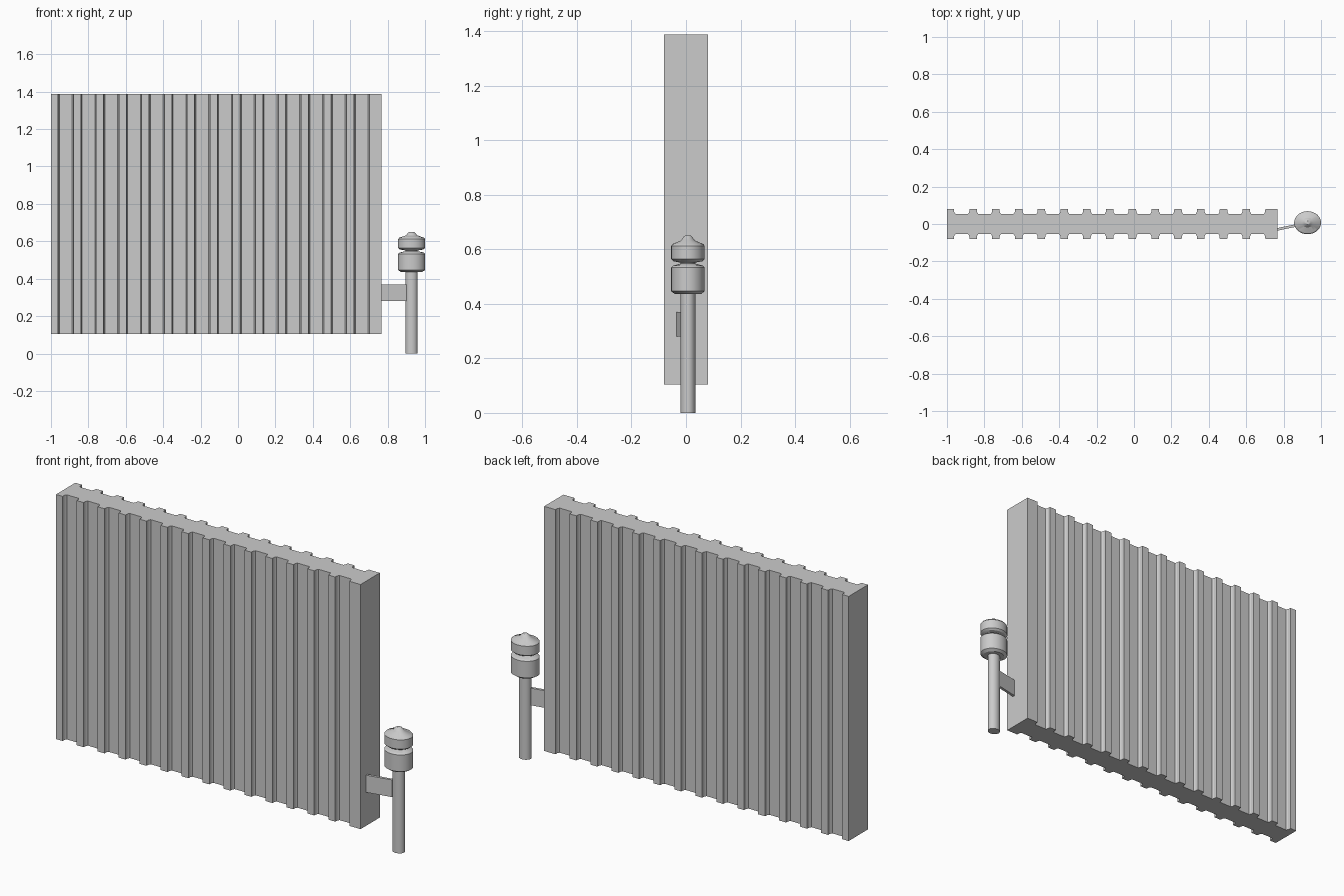
import bpy, bmesh, math
from mathutils import Matrix

if "Cube" in bpy.data.objects:
    bpy.data.objects.remove(bpy.data.objects["Cube"])

grey = bpy.data.materials.new("light grey")
grey.diffuse_color = (0.6, 0.6, 0.6, 1)
grey.use_nodes = True
grey.node_tree.nodes["Principled BSDF"].inputs["Base Color"].default_value = grey.diffuse_color


def finish(name, bm, smooth=False):
    bmesh.ops.recalc_face_normals(bm, faces=bm.faces)
    mesh = bpy.data.meshes.new(name)
    bm.to_mesh(mesh)
    bm.free()
    mesh.materials.append(grey)
    ob = bpy.data.objects.new(name, mesh)
    bpy.context.collection.objects.link(ob)
    if smooth:
        bpy.ops.object.select_all(action='DESELECT')
        bpy.context.view_layer.objects.active = ob
        ob.select_set(True)
        bpy.ops.object.shade_smooth_by_angle(angle=math.radians(30))
    return ob


def prism(name, outline, z0, z1):
    bm = bmesh.new()
    face = bm.faces.new([bm.verts.new((x, y, z0)) for x, y in outline])
    top = bmesh.ops.extrude_face_region(bm, geom=[face])["geom"]
    bmesh.ops.translate(bm, vec=(0, 0, z1 - z0),
                        verts=[v for v in top if isinstance(v, bmesh.types.BMVert)])
    return finish(name, bm)


def lathe(name, profile, centre, squash, segments=32):
    # closed revolved profile, squashed in y
    bm = bmesh.new()
    rings = [[bm.verts.new((centre[0] + r * math.cos(a), centre[1] + r * squash * math.sin(a), z))
              for a in (2 * math.pi * i / segments for i in range(segments))]
             for r, z in profile]
    for lo, hi in zip(rings, rings[1:]):
        for i in range(segments):
            j = (i + 1) % segments
            bm.faces.new((lo[i], lo[j], hi[j], hi[i]))
    bm.faces.new(rings[0][::-1])
    bm.faces.new(rings[-1])
    return finish(name, bm, True)


# Ribbed radiator panel: grooves between ribs on both sides
LEFT, RIGHT, OUT, IN = -1.0, 0.767, 0.08, 0.054
PITCH, FIRST, COUNT = 0.1217, -0.921, 14
front = [(LEFT, -OUT)]
for k in range(COUNT):
    c = FIRST + k * PITCH
    front += [(c - 0.041, -OUT), (c - 0.040, -0.064), (c - 0.034, -IN),
              (c + 0.034, -IN), (c + 0.040, -0.064), (c + 0.041, -OUT)]
front.append((RIGHT, -OUT))
back = [(x, -y) for x, y in reversed(front)]
prism("radiator_panel", front + back, 0.104, 1.387)

# Slanted connecting bracket
prism("valve_bracket", [(0.76, -0.037), (0.90, -0.008), (0.90, 0.006), (0.76, -0.023)],
      0.28, 0.37)

# Valve pipe and knob
CENTRE, SQUASH = (0.928, 0.007), 0.855
lathe("valve_pipe", [(0.032, 0.0), (0.032, 0.45)], CENTRE, SQUASH)
lathe("valve_knob", [
    (0.056, 0.436), (0.072, 0.446), (0.072, 0.533), (0.064, 0.540), (0.032, 0.547),
    (0.032, 0.551), (0.062, 0.556), (0.072, 0.564), (0.072, 0.612), (0.066, 0.619),
    (0.030, 0.632), (0.017, 0.647), (0.010, 0.651)], CENTRE, SQUASH)
